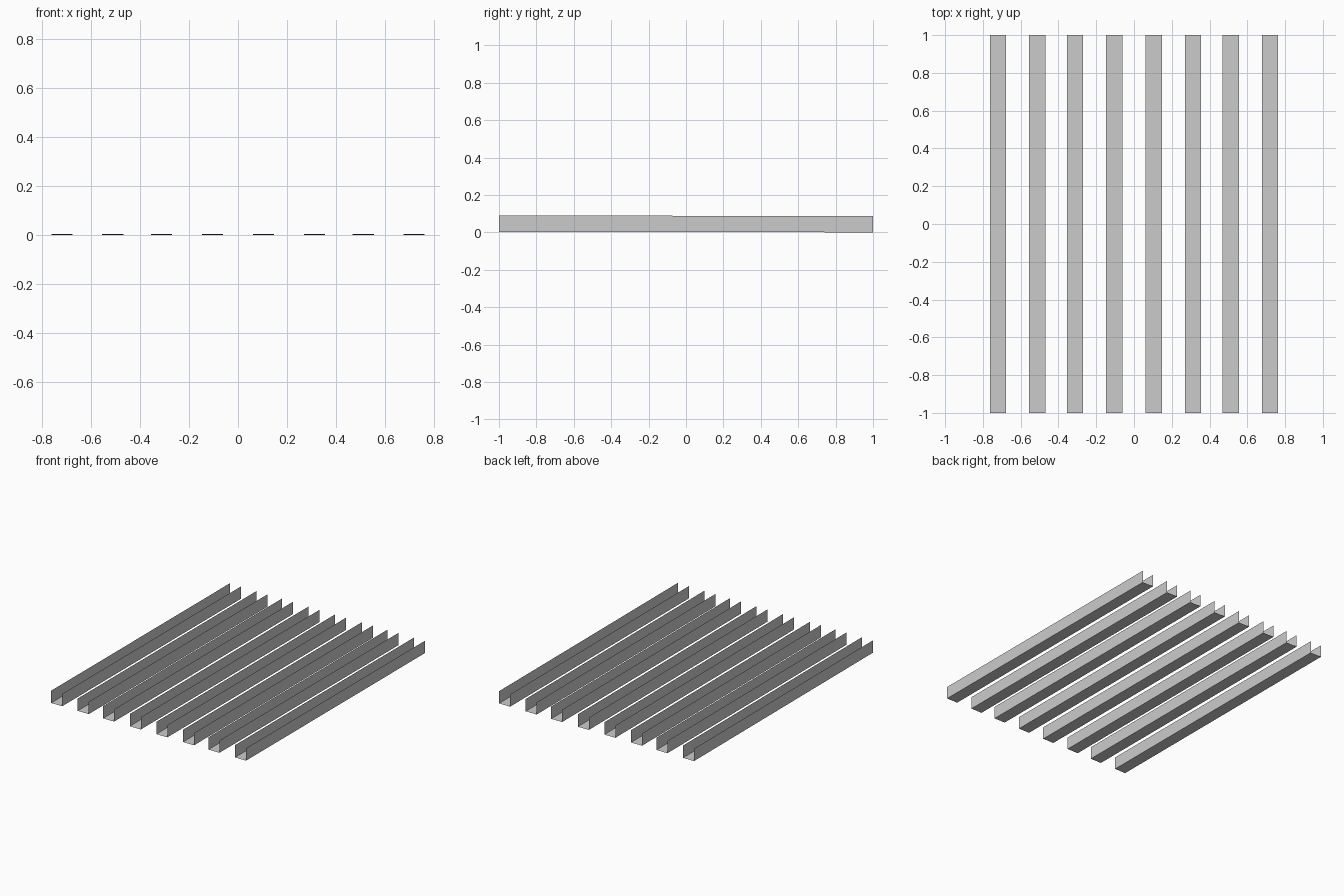
import bpy

if "Cube" in bpy.data.objects:
    bpy.data.objects.remove(bpy.data.objects["Cube"])

WIDTH, HEIGHT, RISE = 0.086, 0.087, 0.003


def channel(name, cx):
    """Open U-shaped sheet channel running along y, tilted very slightly."""
    w = WIDTH / 2
    profile = [(-w, HEIGHT), (-w, 0), (w, 0), (w, HEIGHT)]
    verts = [(x, y, z + (RISE if y < 0 else 0)) for y in (-1, 1) for x, z in profile]
    faces = [(i, i + 1, i + 5, i + 4) for i in range(3)]
    mesh = bpy.data.meshes.new(name)
    mesh.from_pydata(verts, [], faces)
    obj = bpy.data.objects.new(name, mesh)
    obj.location.x = cx
    bpy.context.collection.objects.link(obj)


# Eight parallel channels, mirrored about x = 0
for i, cx in enumerate((0.104, 0.313, 0.512, 0.72)):
    channel(f"channel_right_{i + 1}", cx)
    channel(f"channel_left_{i + 1}", -cx)
